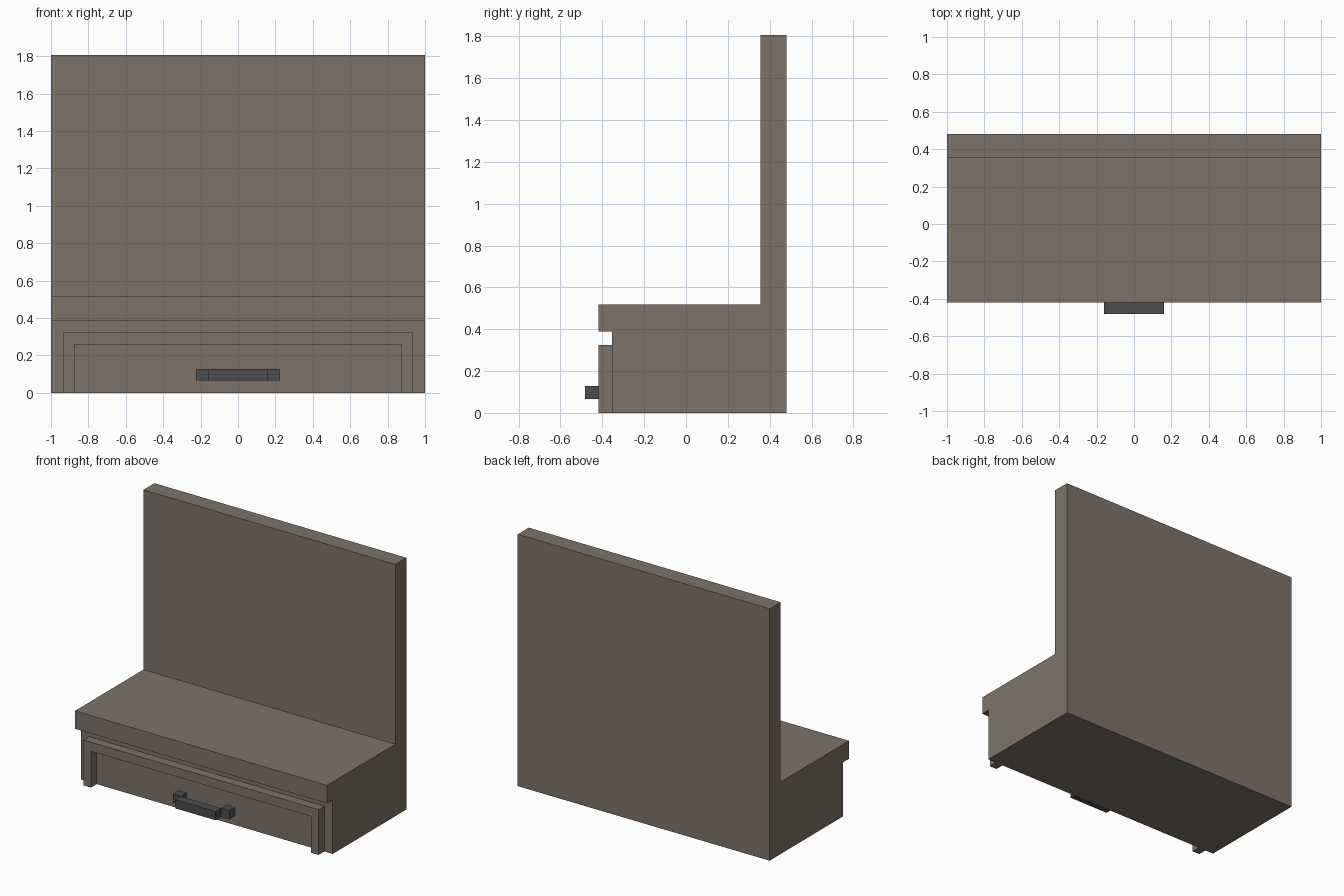
import bpy
import bmesh

default = bpy.data.objects.get("Cube")
if default:
    bpy.data.objects.remove(default, do_unlink=True)


def make_material(name, color):
    mat = bpy.data.materials.new(name)
    mat.use_nodes = True
    mat.diffuse_color = (*color, 1)
    mat.node_tree.nodes["Principled BSDF"].inputs["Base Color"].default_value = (*color, 1)
    return mat


def extrude_profile(name, points, offset, mat):
    """Fill a closed outline and extrude it by the offset vector."""
    bm = bmesh.new()
    face = bm.faces.new([bm.verts.new(p) for p in points])
    result = bmesh.ops.extrude_face_region(bm, geom=[face], use_keep_orig=True)
    moved = [v for v in result["geom"] if isinstance(v, bmesh.types.BMVert)]
    bmesh.ops.translate(bm, verts=moved, vec=offset)
    bmesh.ops.recalc_face_normals(bm, faces=bm.faces)
    mesh = bpy.data.meshes.new(name)
    bm.to_mesh(mesh)
    bm.free()
    mesh.materials.append(mat)
    obj = bpy.data.objects.new(name, mesh)
    bpy.context.collection.objects.link(obj)
    return obj


def box(name, x0, x1, y0, y1, z0, z1, mat):
    outline = [(x0, y0, z0), (x1, y0, z0), (x1, y0, z1), (x0, y0, z1)]
    return extrude_profile(name, outline, (0, y1 - y0, 0), mat)


brown = make_material("taupe brown", (0.209, 0.171, 0.138))
grey = make_material("dark grey", (0.076, 0.076, 0.076))

back, face, lip, tip = 0.48, -0.354, -0.419, -0.482

# Bench body: base, overhanging seat and tall backrest in one side profile
side = [(face, 0), (back, 0), (back, 1.807), (0.355, 1.807),
        (0.355, 0.517), (lip, 0.517), (lip, 0.388), (face, 0.388)]
extrude_profile("bench_body", [(-1, y, z) for y, z in side], (2, 0, 0), brown)

# Drawer frame: raised trim on the top and both sides, open at the floor
outer, inner, top, under = 0.933, 0.874, 0.325, 0.26
arch = [(-outer, 0), (-outer, top), (outer, top), (outer, 0),
        (inner, 0), (inner, under), (-inner, under), (-inner, 0)]
extrude_profile("drawer_frame", [(x, face, z) for x, z in arch],
                (0, lip - face, 0), brown)

# Handle: front bar held by two posts at its ends
bar, end, low, high = 0.16, 0.224, 0.066, 0.128
box("handle_bar", -bar, bar, tip, lip, low, high, grey)
box("handle_post_left", bar, end, lip, face, low, high, grey)
box("handle_post_right", -end, -bar, lip, face, low, high, grey)
